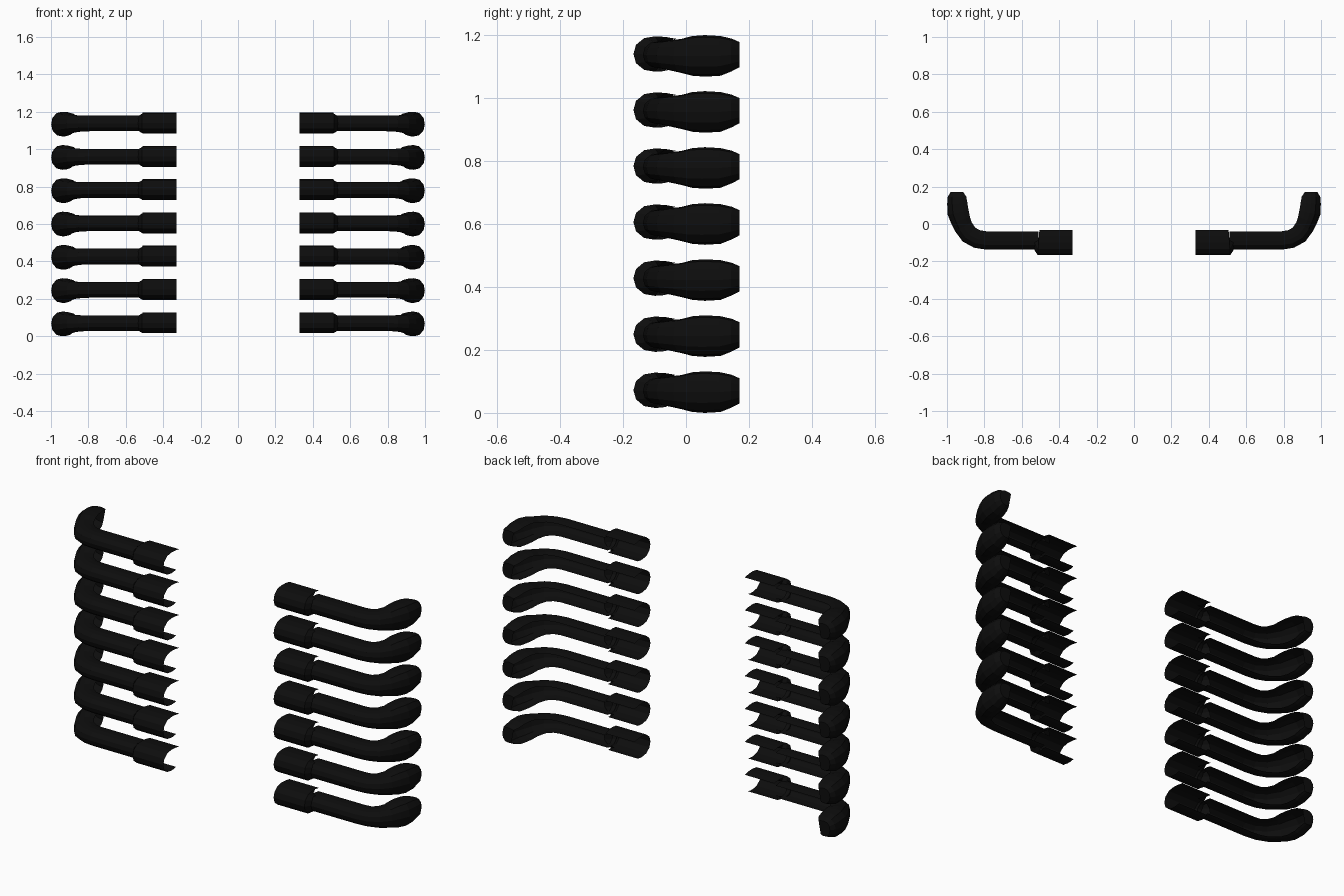
import bpy
from mathutils import Vector

if "Cube" in bpy.data.objects:
    bpy.data.objects.remove(bpy.data.objects["Cube"])

black = bpy.data.materials.new("black_metal")
black.diffuse_color = (0.004, 0.004, 0.004, 1)
black.use_nodes = True
black.node_tree.nodes["Principled BSDF"].inputs["Base Color"].default_value = black.diffuse_color

# Open channel section: u points to the outside of the bend, v is up
SECTION = [(-0.6, -0.92), (-0.3, -0.99), (0, -1), (0.5, -0.9), (0.88, -0.52), (1, 0),
           (0.88, 0.52), (0.5, 0.9), (0, 1), (-0.5, 0.97), (-1, 0.86)]
PITCH, BASE, ROWS = 0.178, 0.066, 7


def sweep(name, stations, z, capped=False):
    """Sweep the section along (x, y, dz, side radius, height radius) stations."""
    verts, faces, n = [], [], len(SECTION)
    for i, (x, y, dz, ru, rv) in enumerate(stations):
        a = stations[max(i - 1, 0)]
        b = stations[min(i + 1, len(stations) - 1)]
        t = Vector((b[0] - a[0], b[1] - a[1], 0)).normalized()
        side = Vector((t.y, -t.x, 0))
        for u, v in SECTION:
            verts.append(Vector((x, y, z + dz + v * rv)) + side * u * ru)
    for i in range(len(stations) - 1):
        for j in range(n - 1):
            k = i * n + j
            faces.append((k, k + n, k + n + 1, k + 1))
    if capped:
        last = (len(stations) - 1) * n
        faces.append(tuple(range(last, last + n)))
    mesh = bpy.data.meshes.new(name)
    mesh.from_pydata(verts, [], faces)
    mesh.materials.append(black)
    obj = bpy.data.objects.new(name, mesh)
    bpy.context.collection.objects.link(obj)
    obj.modifiers.new("other_side", "MIRROR")
    return obj


# Wide sleeve at the inner end, stepping down to the pipe
SLEEVE = [(0.33, -0.099, 0.006, 0.068, 0.056), (0.51, -0.099, 0.006, 0.068, 0.056),
          (0.512, -0.088, 0.004, 0.049, 0.042)]

# Straight pipe, bend and rounded, closed outer end
PIPE = [(0.51, -0.088, 0.004, 0.049, 0.042), (0.79, -0.088, 0.004, 0.049, 0.042),
        (0.84, -0.08, 0.003, 0.049, 0.043), (0.883, -0.056, 0.002, 0.05, 0.047),
        (0.912, -0.015, 0.0, 0.05, 0.054), (0.927, 0.02, 0.0, 0.053, 0.063),
        (0.94, 0.06, 0.0, 0.057, 0.066), (0.945, 0.11, 0.0, 0.054, 0.063),
        (0.947, 0.145, 0.003, 0.05, 0.052), (0.947, 0.17, 0.004, 0.034, 0.04)]

for row in range(ROWS):
    height = BASE + row * PITCH
    sweep(f"pipe_sleeve_{row + 1}", SLEEVE, height)
    sweep(f"bent_pipe_{row + 1}", PIPE, height, capped=True)
